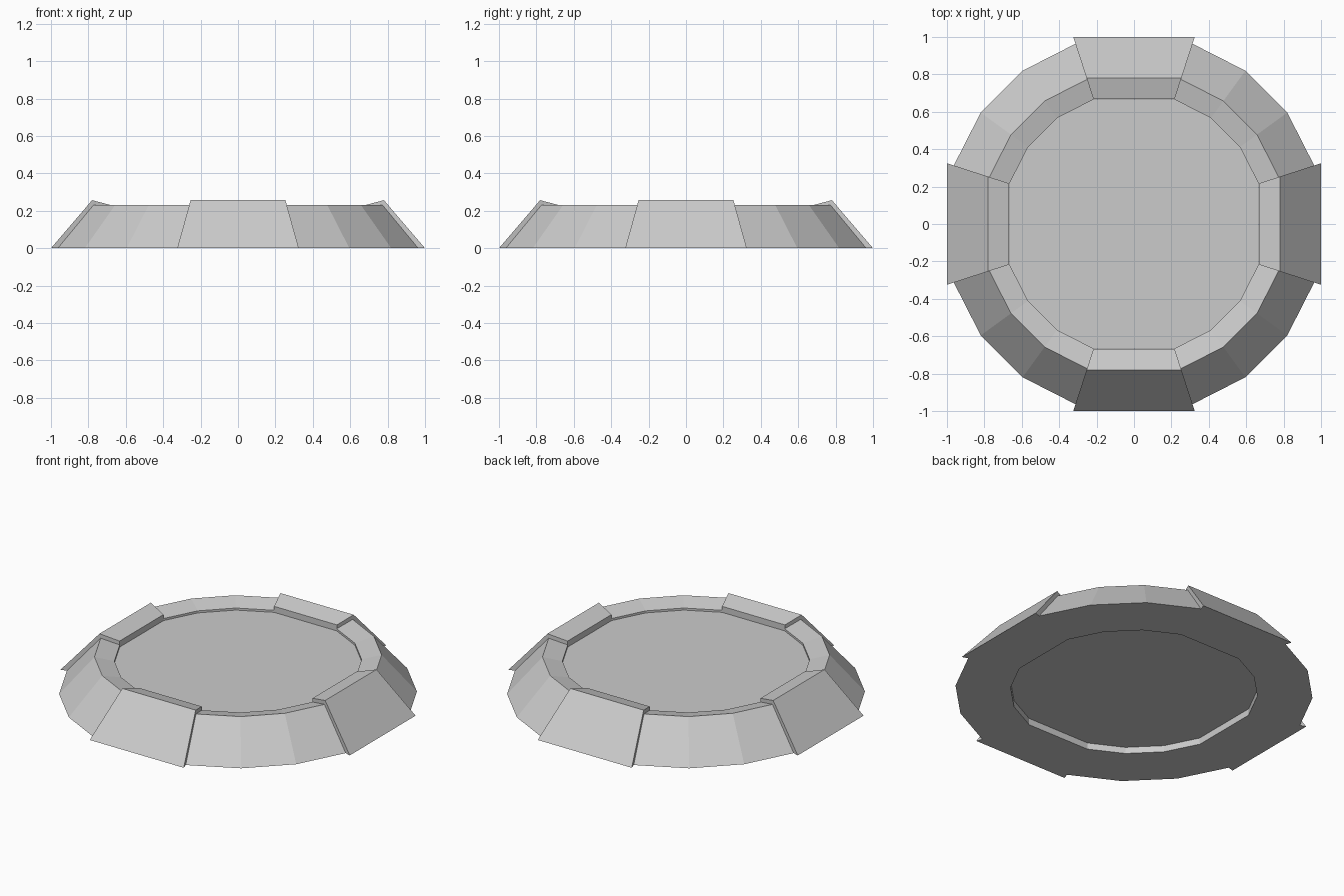
import bpy, bmesh
from math import sin, cos, radians

if "Cube" in bpy.data.objects:
    bpy.data.objects.remove(bpy.data.objects["Cube"])


def make_object(name, bm):
    bmesh.ops.recalc_face_normals(bm, faces=bm.faces[:])
    mesh = bpy.data.meshes.new(name)
    bm.to_mesh(mesh)
    bm.free()
    obj = bpy.data.objects.new(name, mesh)
    bpy.context.collection.objects.link(obj)
    return obj


def swept_segment(name, profile, angles):
    """Sweep a closed (radius, z) profile through angles and cap both ends."""
    bm = bmesh.new()
    rings = [[bm.verts.new((r * cos(radians(a)), r * sin(radians(a)), z))
              for r, z in profile] for a in angles]
    n = len(profile)
    for a, b in zip(rings, rings[1:]):
        for i in range(n):
            j = (i + 1) % n
            bm.faces.new((a[i], a[j], b[j], b[i]))
    bm.faces.new(rings[0])
    bm.faces.new(rings[-1])
    return make_object(name, bm)


# Cross-sections: outer foot, crest, inner lip, inner foot
wall_profile = [(1.013, 0), (0.813, 0.23), (0.70, 0.203), (0.70, 0)]
k = 1 / cos(radians(18))
block_profile = [(r * k, z) for r, z in
                 [(1.0, 0), (0.78, 0.257), (0.667, 0.227), (0.667, 0)]]

# Four raised flat blocks alternating with four faceted wall sections
for q in range(4):
    start = 90 * q
    swept_segment(f"raised_block_{q + 1}", block_profile, [start - 18, start + 18])
    swept_segment(f"wall_section_{q + 1}", wall_profile,
                  [start + a for a in (18, 36, 54, 72)])

# Floor slab filling the middle, just below the inner lip
bm = bmesh.new()
outline = [radians(90 * q + a) for q in range(4) for a in (18, 36, 54, 72)]
base = bm.faces.new([bm.verts.new((0.70 * cos(a), 0.70 * sin(a), 0.04))
                     for a in outline])
top = bmesh.ops.extrude_face_region(bm, geom=[base], use_keep_orig=True)
bmesh.ops.translate(bm, vec=(0, 0, 0.15),
                    verts=[v for v in top["geom"] if isinstance(v, bmesh.types.BMVert)])
make_object("floor_slab", bm)
